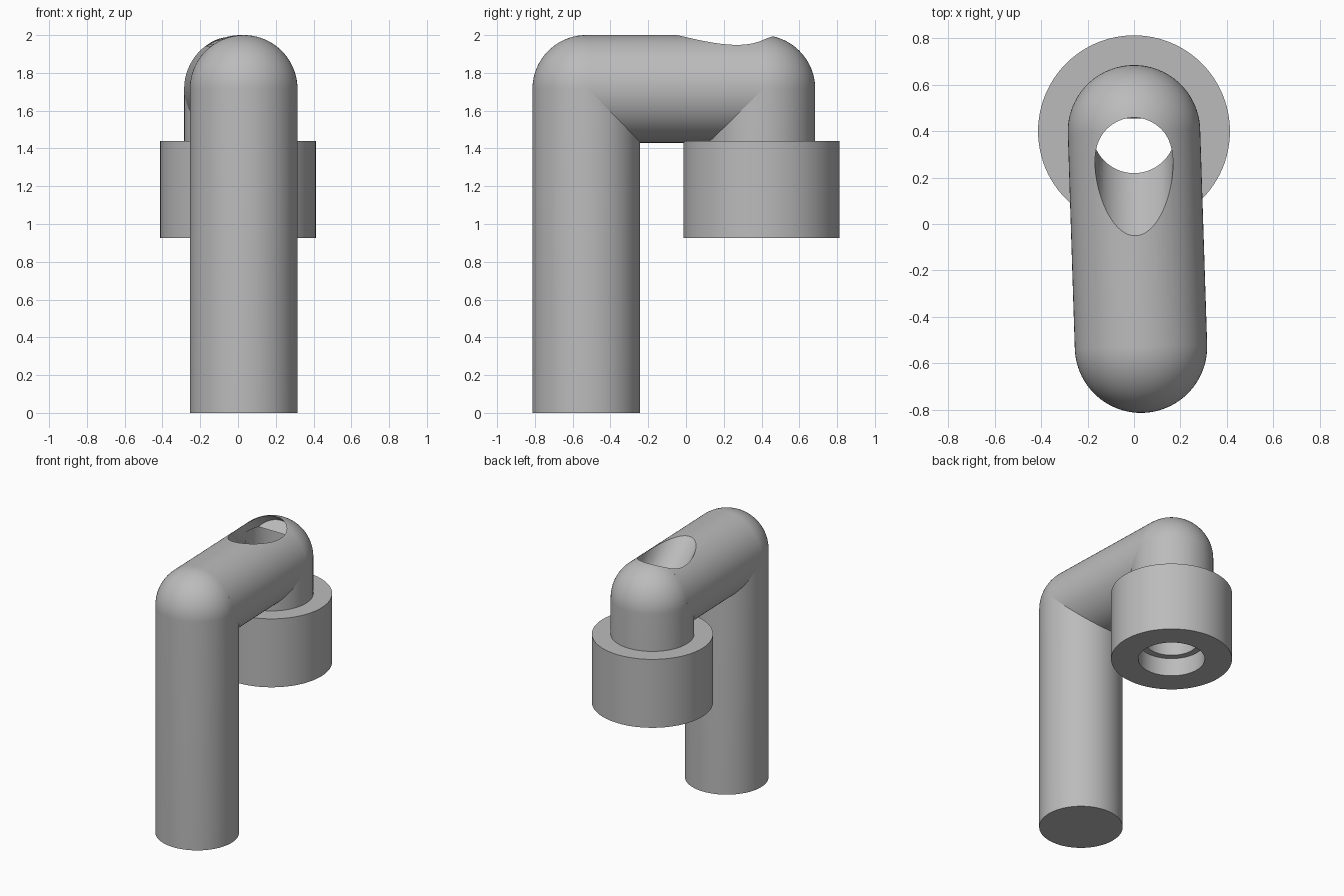
import bpy, bmesh, math
from mathutils import Vector, Matrix

if "Cube" in bpy.data.objects:
    bpy.data.objects.remove(bpy.data.objects["Cube"])

SEG = 96
R = 0.285                      # pipe radius
AXIS_Z = 2.0 - R               # height of the crossbar axis
FRONT = Vector((0.03, -0.528, 0))
BACK = Vector((0, 0.399, 0))

grey = bpy.data.materials.new("plain grey")
grey.use_nodes = True
colour = (0.5, 0.5, 0.5, 1)
grey.diffuse_color = colour
grey.node_tree.nodes["Principled BSDF"].inputs["Base Color"].default_value = colour


def lathe(name, profile, place):
    """Spin an (r, z) profile that starts and ends on the axis into a solid."""
    bm = bmesh.new()
    verts = [bm.verts.new((r, 0, z)) for r, z in profile]
    edges = [bm.edges.new(pair) for pair in zip(verts, verts[1:])]
    bmesh.ops.spin(bm, geom=verts + edges, cent=(0, 0, 0), axis=(0, 0, 1),
                   angle=math.tau, steps=SEG, use_duplicate=False)
    bmesh.ops.remove_doubles(bm, verts=bm.verts, dist=1e-5)
    bmesh.ops.recalc_face_normals(bm, faces=bm.faces)
    bm.transform(place)
    mesh = bpy.data.meshes.new(name)
    bm.to_mesh(mesh)
    bm.free()
    mesh.materials.append(grey)
    obj = bpy.data.objects.new(name, mesh)
    bpy.context.collection.objects.link(obj)
    return obj


def rod(name, a, b, radius):
    """Solid cylinder from point a to point b."""
    d = b - a
    place = Matrix.Translation(a) @ d.to_track_quat('Z', 'Y').to_matrix().to_4x4()
    return lathe(name, [(0, 0), (radius, 0), (radius, d.length), (0, d.length)], place)


def domed_pipe(name, base, bottom):
    """Upright pipe with a hemispherical top."""
    n = 24
    dome = [(R * math.cos(i / n * math.pi / 2), AXIS_Z + R * math.sin(i / n * math.pi / 2))
            for i in range(n)]
    profile = [(0, bottom), (R, bottom)] + dome + [(0, 2.0)]
    return lathe(name, profile, Matrix.Translation(base))


# Pipe and collar
up = Vector((0, 0, 1))
post = domed_pipe("post", FRONT, 0)
neck = domed_pipe("neck", BACK, 1.40)
crossbar = rod("crossbar", FRONT + up * AXIS_Z, BACK + up * AXIS_Z, R)
collar = rod("collar", BACK + up * 0.925, BACK + up * 1.44, 0.413)

# Stepped bore from below and slanted channel from above
bore = lathe("bore_cutter", [(0, 0.8), (0.227, 0.8), (0.227, 1.06), (0.18, 1.06),
                             (0.18, 1.88), (0, 1.88)], Matrix.Translation(BACK))
slope = math.radians(42)
end = Vector((0, 0.40, 1.82))
channel = rod("channel_cutter", end + Vector((0, -math.cos(slope), math.sin(slope))), end, 0.168)

for part in (neck, crossbar, collar):
    for cutter in (bore, channel):
        mod = part.modifiers.new(cutter.name, 'BOOLEAN')
        mod.operation = 'DIFFERENCE'
        mod.solver = 'EXACT'
        mod.object = cutter

# Bake the cuts, then remove the cutters
bpy.context.view_layer.update()
graph = bpy.context.evaluated_depsgraph_get()
baked = {p: bpy.data.meshes.new_from_object(p.evaluated_get(graph))
         for p in (neck, crossbar, collar)}
for part, mesh in baked.items():
    part.modifiers.clear()
    part.data = mesh
for cutter in (bore, channel):
    bpy.data.objects.remove(cutter)

# Smooth shading with sharp rims
bpy.ops.object.select_all(action='DESELECT')
for part in (post, neck, crossbar, collar):
    part.select_set(True)
bpy.context.view_layer.objects.active = post
bpy.ops.object.shade_smooth_by_angle(angle=math.radians(30))
